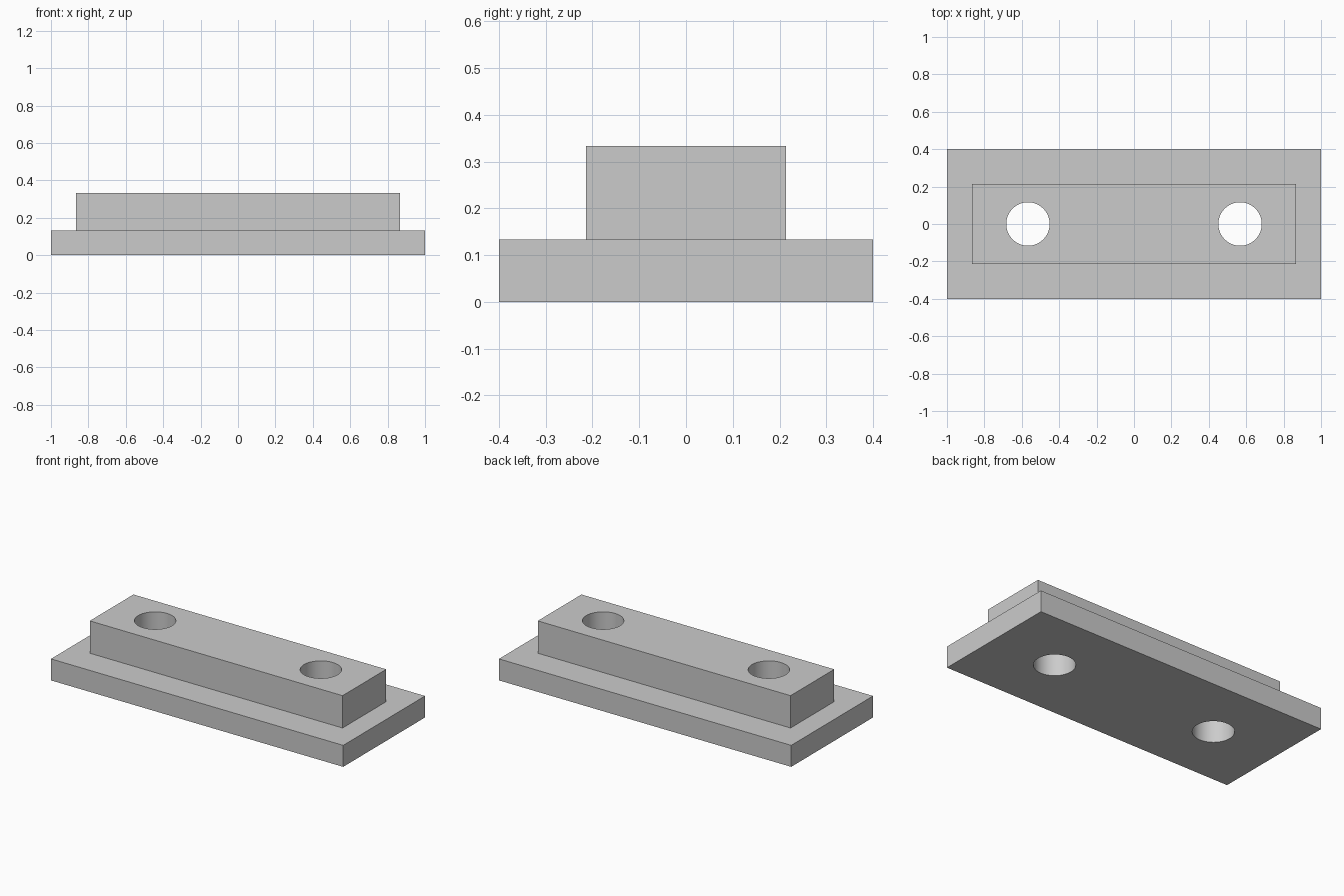
import bpy
import math

default = bpy.data.objects.get("Cube")
if default:
    bpy.data.objects.remove(default, do_unlink=True)

BASE = (2.0, 0.8, 0.133)
BLOCK = (1.73, 0.427, 0.333)
HOLE_X, HOLE_R = 0.567, 0.116

# Single grey finish
GREY = (0.6, 0.6, 0.6, 1.0)
grey = bpy.data.materials.new("light_grey")
grey.use_nodes = True
grey.diffuse_color = GREY
grey.node_tree.nodes["Principled BSDF"].inputs["Base Color"].default_value = GREY


def box(name, size):
    """Box standing on the ground, centred in x and y."""
    bpy.ops.mesh.primitive_cube_add(size=1, location=(0, 0, size[2] / 2))
    obj = bpy.context.object
    obj.name = name
    obj.scale = size
    bpy.ops.object.transform_apply(location=True, rotation=False, scale=True)
    obj.data.materials.append(grey)
    return obj


def boolean(target, tool, operation):
    """Apply a boolean and discard the tool."""
    bpy.context.view_layer.objects.active = target
    mod = target.modifiers.new(operation.title(), "BOOLEAN")
    mod.object = tool
    mod.operation = operation
    mod.solver = "EXACT"
    bpy.ops.object.modifier_apply(modifier=mod.name)
    bpy.data.objects.remove(tool, do_unlink=True)


# Wide base plate fused with the narrower raised block
plate = box("stepped_mounting_plate", BASE)
boolean(plate, box("raised_block", BLOCK), "UNION")

# Two bolt holes right through the body
for side in (-1, 1):
    bpy.ops.mesh.primitive_cylinder_add(
        vertices=64, radius=HOLE_R, depth=1, location=(side * HOLE_X, 0, 0.2))
    cutter = bpy.context.object
    cutter.name = "hole_cutter"
    cutter.hide_render = True
    cutter.data.materials.append(grey)
    boolean(plate, cutter, "DIFFERENCE")

# Smooth bores, crisp edges
bpy.ops.object.select_all(action="DESELECT")
plate.select_set(True)
bpy.context.view_layer.objects.active = plate
bpy.ops.object.shade_smooth_by_angle(angle=math.radians(30))
